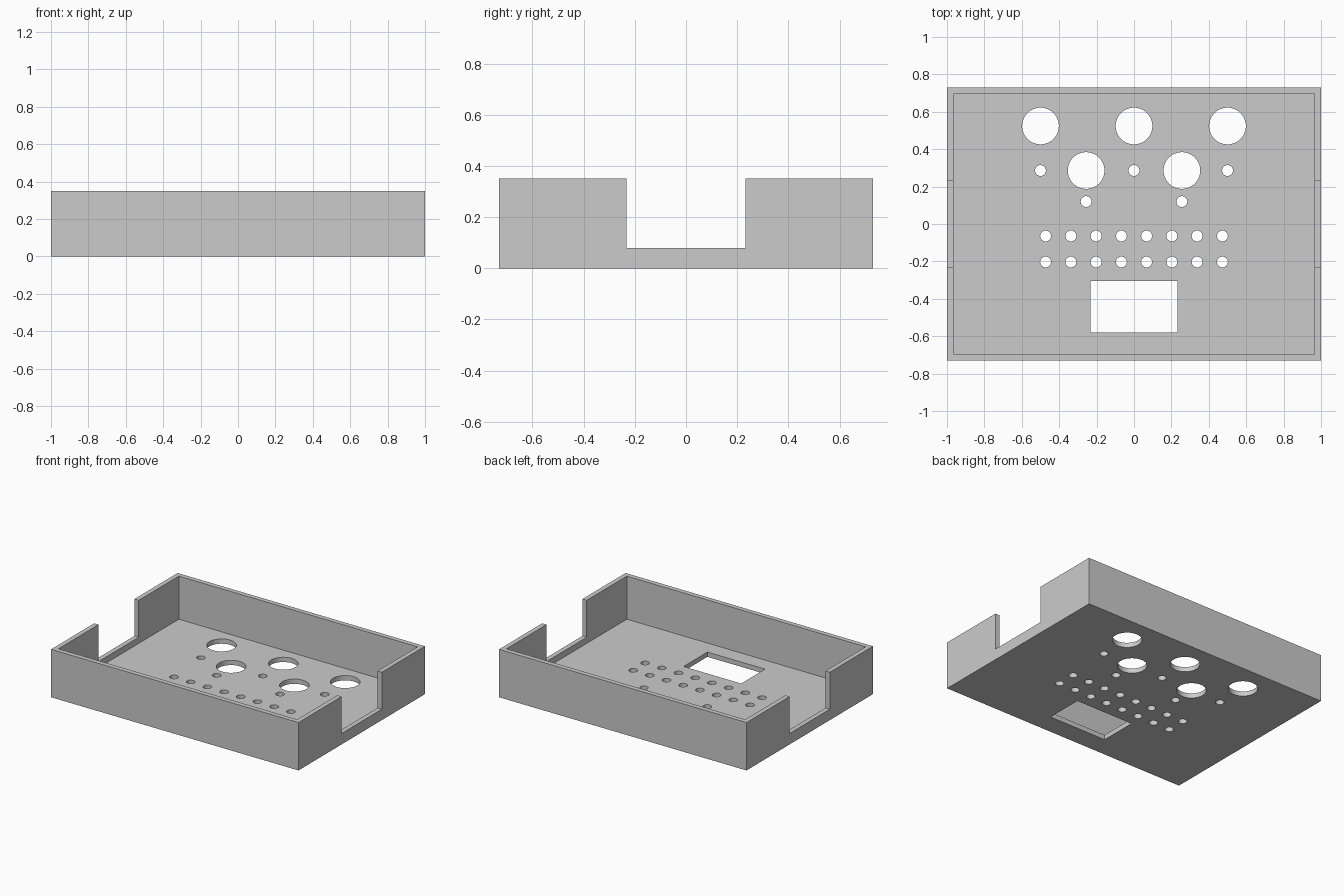
import bpy, bmesh
from mathutils import Matrix, Vector

if "Cube" in bpy.data.objects:
    bpy.data.objects.remove(bpy.data.objects["Cube"])

HX, HY, H = 1.0, 0.73, 0.35      # half width, half depth, height
WALL, FLOOR = 0.035, 0.035

grey = bpy.data.materials.new("light grey plastic")
grey.diffuse_color = (0.6, 0.6, 0.6, 1)
grey.use_nodes = True
grey.node_tree.nodes["Principled BSDF"].inputs["Base Color"].default_value = grey.diffuse_color


def add_box(bm, x0, x1, y0, y1, z0, z1):
    m = (Matrix.Translation(((x0 + x1) / 2, (y0 + y1) / 2, (z0 + z1) / 2))
         @ Matrix.Diagonal((x1 - x0, y1 - y0, z1 - z0, 1)))
    bmesh.ops.create_cube(bm, size=1, matrix=m)


def add_hole(bm, x, y, r, sides):
    bmesh.ops.create_cone(bm, cap_ends=True, segments=sides, radius1=r, radius2=r,
                          depth=0.2, matrix=Matrix.Translation((x, y, 0.02)))


def make(name, bm):
    me = bpy.data.meshes.new(name)
    bm.to_mesh(me)
    bm.free()
    ob = bpy.data.objects.new(name, me)
    me.materials.append(grey)
    bpy.context.collection.objects.link(ob)
    return ob


# Solid block for the enclosure
bm = bmesh.new()
add_box(bm, -HX, HX, -HY, HY, 0, H)
case = make("enclosure_tray", bm)

# Inner cavity
cavity = bmesh.new()
add_box(cavity, -HX + WALL, HX - WALL, -HY + WALL, HY - WALL, FLOOR, H + 0.2)

# Cable notch through both side walls
notch = bmesh.new()
add_box(notch, -HX - 0.2, HX + 0.2, -0.232, 0.232, 0.08, H + 0.2)

# Panel cut-outs in the floor
holes = bmesh.new()
add_box(holes, -0.233, 0.233, -0.58, -0.304, -0.1, 0.12)        # display window
for x, y in [(-0.5, 0.524), (0, 0.524), (0.5, 0.524), (-0.256, 0.286), (0.256, 0.286)]:
    add_hole(holes, x, y, 0.098, 64)                            # large buttons
for x, y in [(-0.5, 0.286), (0, 0.286), (0.5, 0.286), (-0.256, 0.12), (0.256, 0.12)]:
    add_hole(holes, x, y, 0.029, 32)                            # indicator lights
for y in (-0.064, -0.203):                                      # two rows of eight
    for i in range(8):
        add_hole(holes, (i - 3.5) * 0.135, y, 0.029, 32)

# Cut everything out of the block
bpy.context.view_layer.objects.active = case
for label, cut in (("cavity", cavity), ("notch", notch), ("holes", holes)):
    cutter = make(label + "_cutter", cut)
    cutter.hide_render = True
    mod = case.modifiers.new(label, 'BOOLEAN')
    mod.operation = 'DIFFERENCE'
    mod.solver = 'EXACT'
    mod.object = cutter
    bpy.ops.object.modifier_apply(modifier=mod.name)
    bpy.data.objects.remove(cutter)

# Smooth hole walls, sharp edges elsewhere
case.select_set(True)
bpy.ops.object.shade_smooth_by_angle(angle=0.5)
